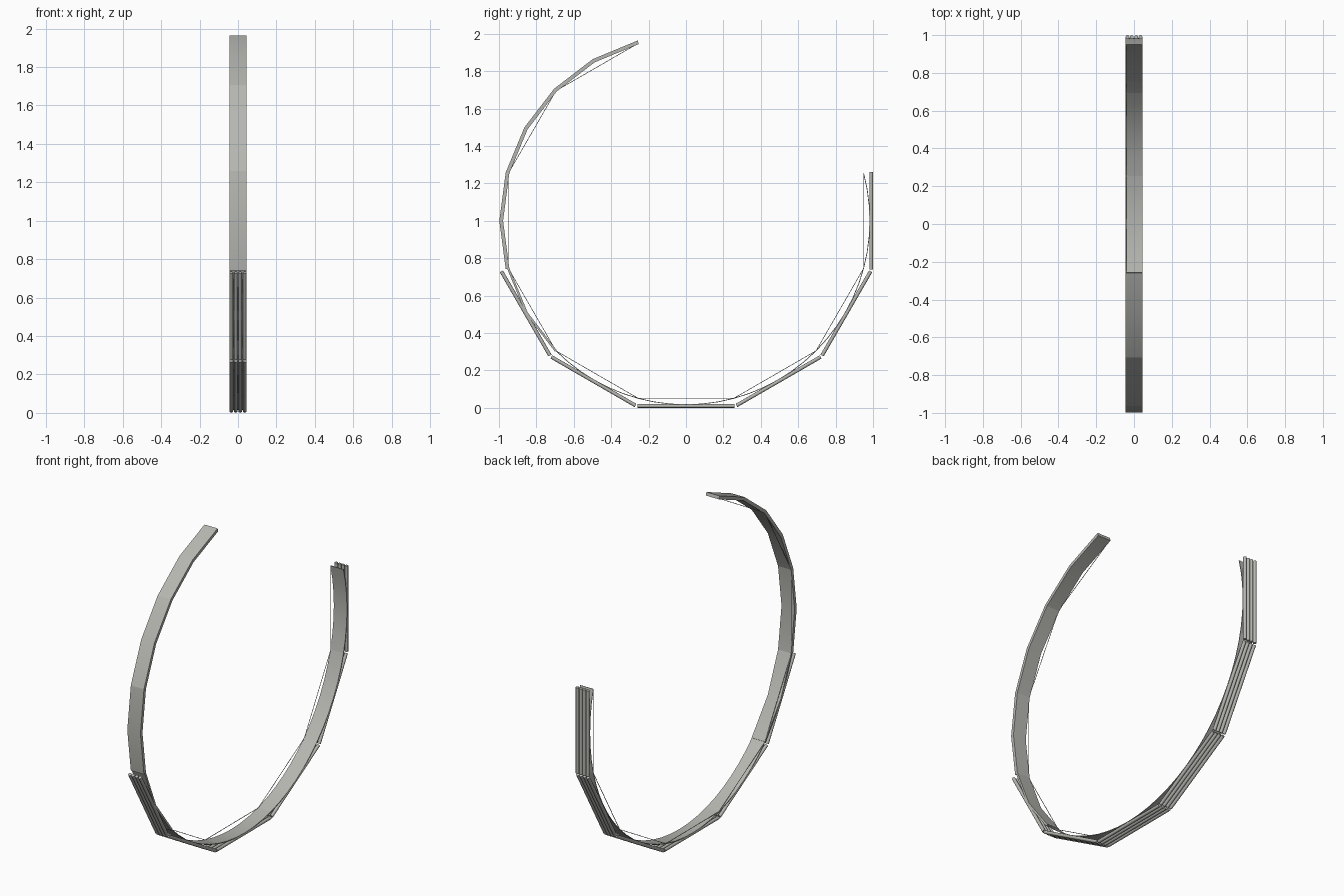
import bpy
import bmesh
import math

if "Cube" in bpy.data.objects:
    bpy.data.objects.remove(bpy.data.objects["Cube"])

WIDTH = 0.088           # width of the band along x
CENTRE = 1.0            # height of the ring centre
STEP = 30               # degrees covered by one ring section

GREY = bpy.data.materials.new("warm light grey")
GREY.diffuse_color = (0.47, 0.47, 0.44, 1)
GREY.use_nodes = True
GREY.node_tree.nodes["Principled BSDF"].inputs["Base Color"].default_value = GREY.diffuse_color


def ring(radius, deg, x=0.0):
    """Point on the ring; 0 degrees is the bottom, positive toward +y."""
    a = math.radians(deg)
    return (x, radius * math.sin(a), CENTRE - radius * math.cos(a))


def mesh_object(name, verts, faces):
    me = bpy.data.meshes.new(name)
    me.from_pydata(verts, [], faces)
    bm = bmesh.new()
    bm.from_mesh(me)
    bmesh.ops.recalc_face_normals(bm, faces=bm.faces)
    bm.to_mesh(me)
    bm.free()
    me.materials.append(GREY)
    ob = bpy.data.objects.new(name, me)
    bpy.context.collection.objects.link(ob)
    bpy.context.view_layer.objects.active = ob
    ob.select_set(True)
    bpy.ops.object.shade_smooth_by_angle(angle=math.radians(40))
    ob.select_set(False)
    return ob


def band(name, start, end, count, r_in, r_out, x0, x1):
    """Closed curved strip between two radii."""
    verts, faces = [], []
    for i in range(count + 1):
        d = start + (end - start) * i / count
        verts += [ring(r_in, d, x0), ring(r_in, d, x1),
                  ring(r_out, d, x1), ring(r_out, d, x0)]
    for i in range(count):
        a, b = 4 * i, 4 * i + 4
        for j in range(4):
            k = (j + 1) % 4
            faces.append((a + j, b + j, b + k, a + k))
    e = 4 * count
    faces += [(0, 1, 2, 3), (e + 3, e + 2, e + 1, e)]
    return mesh_object(name, verts, faces)


def rod(name, p, q, radius, sides):
    """Straight round bar lying parallel to the y-z plane."""
    dy, dz = q[1] - p[1], q[2] - p[2]
    length = math.hypot(dy, dz)
    ny, nz = -dz / length, dy / length
    verts = []
    for c in (p, q):
        for i in range(sides):
            a = math.tau * i / sides
            u, v = radius * math.cos(a), radius * math.sin(a)
            verts.append((c[0] + u, c[1] + ny * v, c[2] + nz * v))
    faces = [(i, (i + 1) % sides, (i + 1) % sides + sides, i + sides)
             for i in range(sides)]
    faces += [tuple(reversed(range(sides))), tuple(range(sides, 2 * sides))]
    return mesh_object(name, verts, faces)


half = WIDTH / 2

# Thick curved plates on the upper part of the ring
for mid in (-150, -120, -90, -60):
    outer = 0.99 if mid == -60 else 0.998
    band("curved_plate", mid - 15, mid + 15, 2, 0.978, outer, -half, half)

# Thin curved floor on the lower part of the ring
for mid in (-30, 0, 30, 60, 90):
    band("floor_panel", mid - 15, mid + 15, 6, 0.981, 0.985, -half, half)

# Four parallel straight tubes under each lower section
apothem, tube_half = 0.990, 0.260
reach = math.degrees(math.atan(tube_half / apothem))
corner = math.hypot(apothem, tube_half)
for mid in (-60, -30, 0, 30, 60, 90):
    for i in range(4):
        x = -0.0345 + i * 0.069 / 3
        rod("support_tube", ring(corner, mid - reach, x),
            ring(corner, mid + reach, x), 0.0098, 12)

# Thin straight tie wire along one edge of each section
for mid in range(-150, 91, STEP):
    rod("tie_wire", ring(0.983, mid - 15, -half + 0.002),
        ring(0.983, mid + 15, -half + 0.002), 0.0018, 6)
